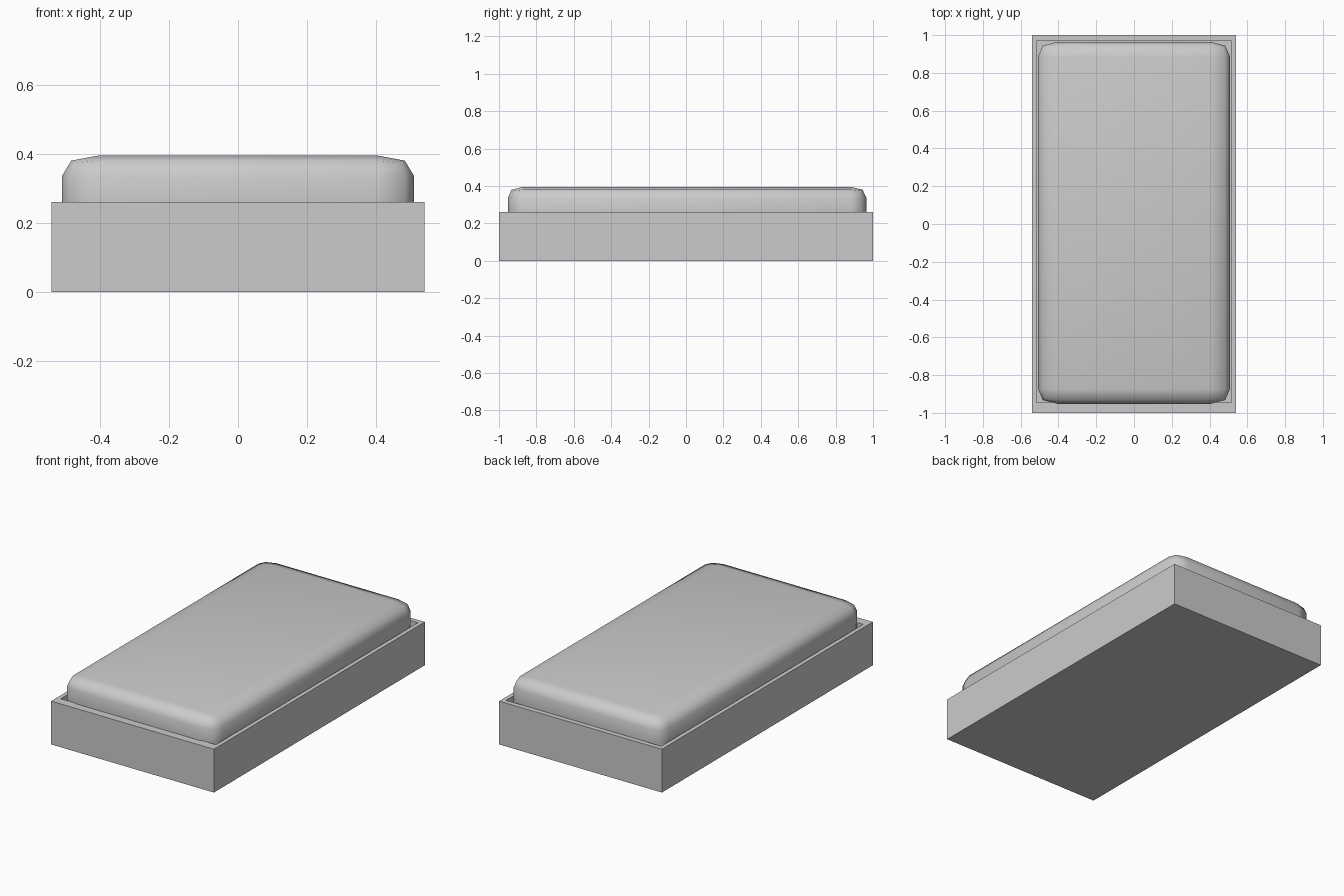
import bpy, bmesh
from mathutils import Vector

if "Cube" in bpy.data.objects:
    bpy.data.objects.remove(bpy.data.objects["Cube"])


def make_object(name, bm):
    mesh = bpy.data.meshes.new(name)
    bmesh.ops.recalc_face_normals(bm, faces=bm.faces)
    bm.to_mesh(mesh)
    bm.free()
    obj = bpy.data.objects.new(name, mesh)
    bpy.context.collection.objects.link(obj)
    return obj


def box(lo, hi):
    bm = bmesh.new()
    bmesh.ops.create_cube(bm, size=1)
    lo, hi = Vector(lo), Vector(hi)
    for v in bm.verts:
        v.co = Vector([lo[i] if v.co[i] < 0 else hi[i] for i in range(3)])
    return bm


# Bed frame: open tray with thin walls, thicker at the foot
bm = box((-0.54, -1, 0), (0.54, 1, 0.26))
bm.faces.ensure_lookup_table()
top = max(bm.faces, key=lambda f: f.calc_center_median().z)
bmesh.ops.inset_region(bm, faces=[top], thickness=0.02)
inner = {"x": (-0.515, 0.515), "y": (-0.945, 0.97)}
for v in top.verts:
    v.co.x = inner["x"][v.co.x > 0]
    v.co.y = inner["y"][v.co.y > 0]
floor = bmesh.ops.extrude_discrete_faces(bm, faces=[top])["faces"][0]
for v in floor.verts:
    v.co.z = 0.14
make_object("bed_frame", bm)

# Mattress: rounded block, bevelled in a space where the radius is 1 then scaled
radius = Vector((0.104, 0.08, 0.058))
lo, hi = Vector((-0.509, -0.952, 0.14)), Vector((0.509, 0.964, 0.395))
bm = box([a / r for a, r in zip(lo, radius)], [a / r for a, r in zip(hi, radius)])
bmesh.ops.bevel(bm, geom=bm.edges[:], offset=1, offset_type='OFFSET',
                segments=2, profile=0.5625, affect='EDGES')
bmesh.ops.scale(bm, vec=radius, verts=bm.verts)
mattress = make_object("mattress", bm)
for p in mattress.data.polygons:
    p.use_smooth = True
